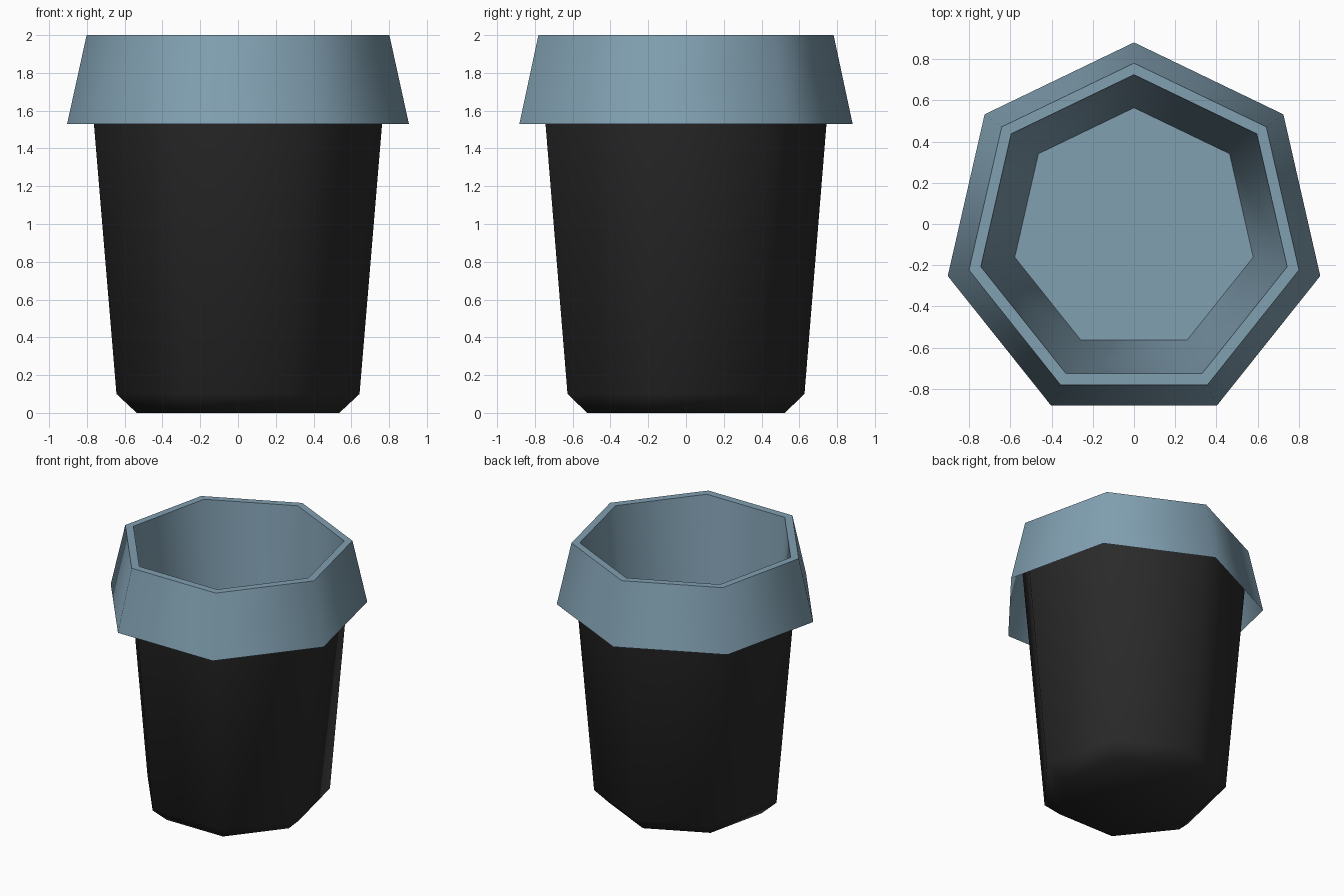
import bpy, bmesh, math

if "Cube" in bpy.data.objects:
    bpy.data.objects.remove(bpy.data.objects["Cube"])

SIDES = 7


def material(name, rgb):
    m = bpy.data.materials.new(name)
    m.diffuse_color = (*rgb, 1)
    m.use_nodes = True
    m.node_tree.nodes["Principled BSDF"].inputs["Base Color"].default_value = m.diffuse_color
    return m


blue = material("dusty blue", (0.22, 0.35, 0.44))
black = material("charcoal black", (0.023, 0.023, 0.023))


def ring_part(name, profile, mat, sharp=(), cap_first=False, cap_last=False):
    """Sweep (radius, z) points around seven sides; 'sharp' lists hard rings."""
    bm = bmesh.new()
    rings = []
    for r, z in profile:
        shift = -r * (1 - math.cos(math.pi / SIDES)) / 2  # centre bounds on y = 0
        rings.append([bm.verts.new((r * math.cos(a), r * math.sin(a) + shift, z))
                      for a in (math.pi / 2 + math.tau * k / SIDES for k in range(SIDES))])
    for lo, hi in zip(rings, rings[1:]):
        for i in range(SIDES):
            j = (i + 1) % SIDES
            bm.faces.new((lo[i], lo[j], hi[j], hi[i]))
    if cap_first:
        bm.faces.new(rings[0][::-1])
    if cap_last:
        bm.faces.new(rings[-1])
    for f in bm.faces:
        f.smooth = True
    for s in sharp:
        for i in range(SIDES):
            bm.edges.get((rings[s][i], rings[s][(i + 1) % SIDES])).smooth = False
    me = bpy.data.meshes.new(name)
    bm.to_mesh(me)
    bm.free()
    me.materials.append(mat)
    ob = bpy.data.objects.new(name, me)
    bpy.context.collection.objects.link(ob)
    return ob


# Dark tapered outer body with chamfered foot
ring_part("outer_body", [(0.55, 0), (0.66, 0.1), (0.822, 1.99)], black, cap_first=True)

# Blue liner: flared skirt, flat rim, inner wall and floor
ring_part("liner_with_collar", [(0.928, 1.53), (0.822, 2.0), (0.763, 2.0), (0.594, 0.1)],
          blue, sharp=(1, 2, 3), cap_last=True)
